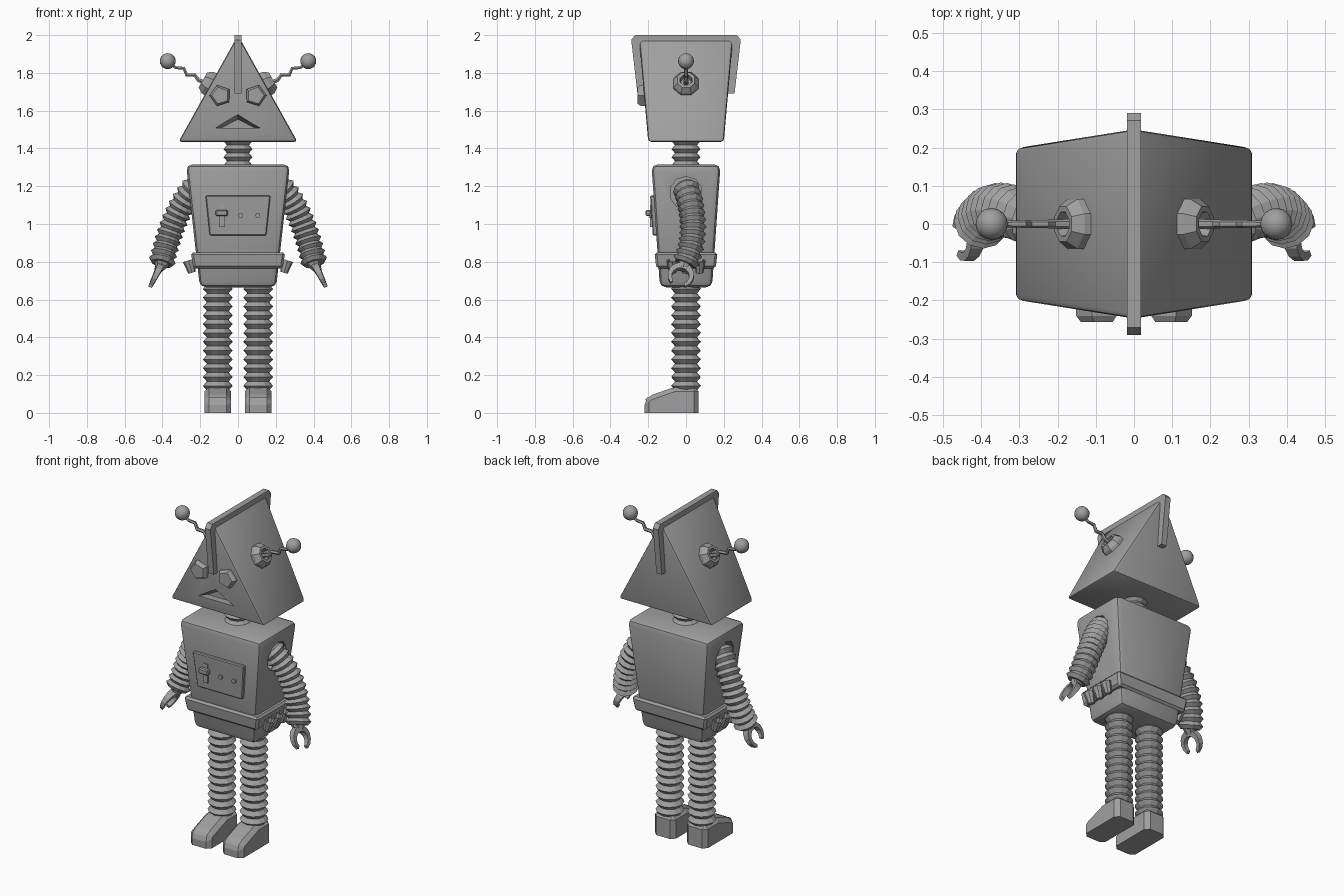
import bpy, bmesh, math
from mathutils import Vector, Matrix
from mathutils.geometry import interpolate_bezier

if "Cube" in bpy.data.objects:
    bpy.data.objects.remove(bpy.data.objects["Cube"])

grey = bpy.data.materials.new("grey metal")
grey.diffuse_color = (0.35, 0.35, 0.35, 1)
grey.use_nodes = True
grey.node_tree.nodes["Principled BSDF"].inputs["Base Color"].default_value = grey.diffuse_color


def finish(name, bm, smooth=False):
    bmesh.ops.recalc_face_normals(bm, faces=bm.faces)
    me = bpy.data.meshes.new(name)
    bm.to_mesh(me)
    bm.free()
    me.materials.append(grey)
    ob = bpy.data.objects.new(name, me)
    bpy.context.collection.objects.link(ob)
    if smooth:
        bpy.context.view_layer.objects.active = ob
        ob.select_set(True)
        bpy.ops.object.shade_smooth_by_angle(angle=math.radians(35))
        ob.select_set(False)
    return ob


def loft(name, rings, bevel=0, segs=1, keep=None, smooth=False):
    """Skin a list of equal-length point rings and cap both ends."""
    bm = bmesh.new()
    vs = [[bm.verts.new(p) for p in r] for r in rings]
    n = len(rings[0])
    for a, b in zip(vs, vs[1:]):
        for i in range(n):
            bm.faces.new((a[i], a[(i + 1) % n], b[(i + 1) % n], b[i]))
    bm.faces.new(vs[0])
    bm.faces.new(vs[-1])
    if bevel:
        edges = [e for e in bm.edges if keep is None or keep(e)]
        bmesh.ops.bevel(bm, geom=edges, offset=bevel, segments=segs, affect='EDGES', profile=0.5)
    return finish(name, bm, smooth)


def rect(hx, hy, z):
    return [(-hx, -hy, z), (hx, -hy, z), (hx, hy, z), (-hx, hy, z)]


def box(name, x0, x1, y0, y1, z0, z1, bevel=0):
    return loft(name, [[(x0, y0, z), (x1, y0, z), (x1, y1, z), (x0, y1, z)] for z in (z0, z1)], bevel)


def circle(center, axis, r, n, start=0.0, up=Vector((0, 1, 0))):
    axis = Vector(axis).normalized()
    u = (up - axis * up.dot(axis)).normalized()
    v = axis.cross(u)
    return [Vector(center) + r * (u * math.cos(start + i * math.tau / n) + v * math.sin(start + i * math.tau / n))
            for i in range(n)]


def tube(name, pts, radii, n=12, smooth=False):
    """Sweep circles of the given radii along a path."""
    pts = [Vector(p) for p in pts]
    rings = []
    for i, p in enumerate(pts):
        t = pts[min(i + 1, len(pts) - 1)] - pts[max(i - 1, 0)]
        rings.append(circle(p, t, radii[i], n))
    return loft(name, rings, smooth=smooth)


def bellows(name, pts, inner, outer, n=12):
    return tube(name, pts, [outer if i % 2 else inner for i in range(len(pts))], n)


def column(x, z0, z1, ridges):
    n = ridges * 2
    return [(x, 0, z0 + (z1 - z0) * i / n) for i in range(n + 1)]


def cut(ob, cutter):
    m = ob.modifiers.new("cut", 'BOOLEAN')
    m.operation, m.solver, m.object = 'DIFFERENCE', 'EXACT', cutter
    bpy.context.view_layer.objects.active = ob
    bpy.ops.object.modifier_apply(modifier=m.name)
    bpy.data.objects.remove(cutter)


# Head: triangular prism, longer along its ridge, with a recessed frown
head = loft("head", [[(-.315, y, 1.435), (.315, y, 1.435), (0, y * 1.25, 2.0)] for y in (-.2, .2)],
            .016, 2, smooth=True)
cut(head, loft("mouth_cutter", [
    [(-.15, -.25, 1.508), (.15, -.25, 1.508), (0, -.25, 1.598)],
    [(-.09, -.165, 1.508), (.09, -.165, 1.508), (0, -.165, 1.555)]]))

# Crest strip folded over the ridge
crest = [(-.257, 1.69), (-.29, 1.975), (-.27, 2.0), (.27, 2.0), (.29, 1.975), (.257, 1.69),
         (.21, 1.69), (.235, 1.96), (-.235, 1.96), (-.21, 1.69)]
loft("crest", [[(x, y, z) for y, z in crest] for x in (-.018, .018)])

# Neck
bellows("neck", column(0, 1.29, 1.46, 4), .058, .077)

# Torso with shoulder openings
torso = loft("torso", [rect(.202, .138, .665), rect(.275, .183, 1.315)], .032, 2, smooth=True)
for s in (-1, 1):
    cut(torso, loft("shoulder_cutter", [circle((s * x, 0, 1.165), (1, 0, 0), .087, 10, math.pi / 10)
                                        for x in (.17, .35)]))
loft("belt", [rect(.236, .157, .765), rect(.25, .167, .85)], .012)

# Chest panel with lever and buttons
loft("chest_panel", [[(-.15, y, .94), (.15, y, .94), (.172, y - .014, 1.15), (-.172, y - .014, 1.15)]
                     for y in (-.14, -.176)], .005)
box("lever_slot", -.1, -.07, -.191, -.16, .985, 1.10)
box("lever_handle", -.118, -.054, -.214, -.185, 1.042, 1.075, .006)
for i, x in enumerate((.015, .105)):
    loft(f"button_{i}", [circle((x, y, 1.045), (0, 1, 0), .013, 8, up=Vector((0, 0, 1)))
                         for y in (-.16, -.194)])

foot_profile = [(-.22, 0), (.066, 0), (.066, .138), (-.06, .138), (-.2, .088), (-.22, .065)]
zigzag = [(.15, 1.742), (.21, 1.762), (.228, 1.788), (.272, 1.79), (.287, 1.824), (.33, 1.828), (.37, 1.86)]

for s, side in ((-1, "left"), (1, "right")):
    # Eye: raised pentagon
    eye = [circle((s * .093, y, 1.68), (0, 1, 0), r, 5, s * .3, Vector((0, 0, 1)))
           for y, r in ((-.205, .058), (-.24, .058), (-.256, .046))]
    loft(f"{side}_eye", eye)

    # Antenna: hollow eight-sided socket, zigzag wire and ball
    out = Vector((s * .875, 0, .484))
    base = Vector((s * .142, 0, 1.738))
    loft(f"{side}_socket", [circle(base + out * h, out, r, 8, math.pi / 8)
                            for h, r in ((-.02, .073), (.022, .07), (.05, .05), (.05, .034), (.015, .03))])
    tube(f"{side}_antenna", [(s * x, 0, z) for x, z in zigzag], [.013, .012, .011, .011, .01, .009, .008], 6)
    bm = bmesh.new()
    bmesh.ops.create_uvsphere(bm, u_segments=16, v_segments=10, radius=.042,
                              matrix=Matrix.Translation((s * .372, 0, 1.862)))
    finish(f"{side}_antenna_ball", bm, True)

    # Arm: curved bellows
    ctrl = [Vector((s * x, y, z)) for x, y, z in
            ((.225, -.005, 1.2), (.33, .04, 1.08), (.37, .06, .93), (.405, -.005, .79))]
    bellows(f"{side}_arm", interpolate_bezier(*ctrl, 25), .055, .072)

    # Hand: tapering open claw that continues the arm
    d = Vector((s * .42, -.3, -.86)).normalized()
    e = Vector((0, 1, 0))
    e = (e - d * e.dot(d)).normalized()
    nrm = d.cross(e)
    c = ctrl[3] + d * .075
    rings = []
    for i in range(13):
        a = math.radians(35 + 290 * i / 12)
        k = abs(i - 6) / 6
        ray = d * math.cos(a) + e * math.sin(a)
        t = .022 - .012 * k
        ro, ri = .07, .036 + .016 * k
        rings.append([c + ray * r + nrm * w for r, w in ((ro, t), (ro, -t), (ri, -t), (ri, t))])
    loft(f"{side}_hand", rings)
    tube(f"{side}_wrist", [ctrl[3] - d * .02, ctrl[3] + d * .03], [.045, .026], 8)

    # Three flared cups on the belt
    tilt = Vector((s * .3, 0, 1)).normalized()
    for j, y in enumerate((-.072, 0, .072)):
        b = Vector((s * .243, y, .742))
        loft(f"{side}_cup_{j}", [circle(b + tilt * h, tilt, r, 8)
                                 for h, r in ((0, .02), (.068, .031), (.068, .023), (.02, .015))])

    # Leg and foot
    bellows(f"{side}_leg", column(s * .107, .12, .68, 12), .058, .079)
    loft(f"{side}_foot", [[(s * .107 + w, y, z) for y, z in foot_profile] for w in (-.07, .07)],
         .024, 1, keep=lambda ed: max(v.co.z for v in ed.verts) > .01)
